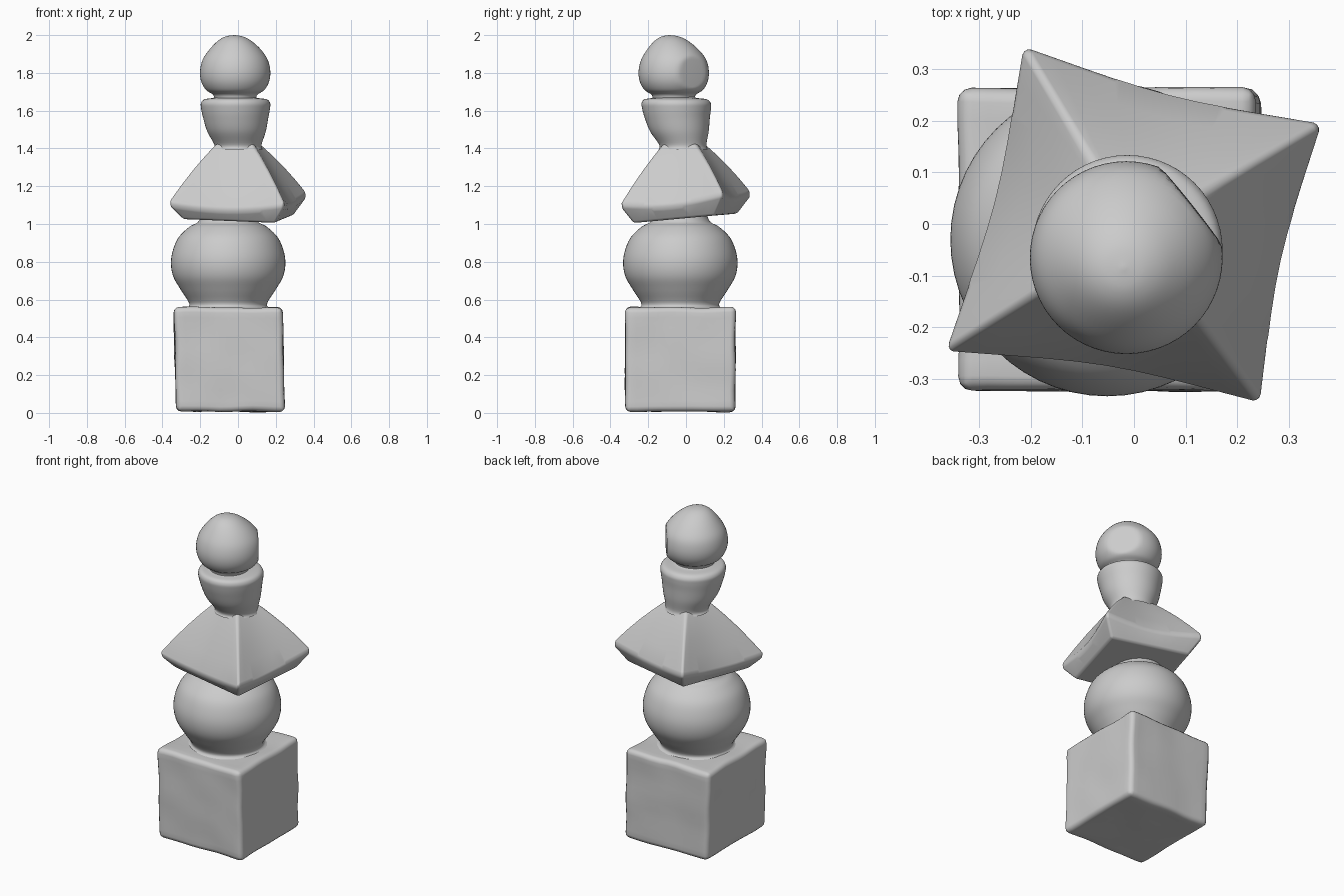
import bpy, bmesh, math
from mathutils import Vector, noise

if "Cube" in bpy.data.objects:
    bpy.data.objects.remove(bpy.data.objects["Cube"])


def finish(name, bm, bevel=0.0):
    bmesh.ops.recalc_face_normals(bm, faces=bm.faces[:])
    me = bpy.data.meshes.new(name)
    bm.to_mesh(me)
    bm.free()
    for p in me.polygons:
        p.use_smooth = True
    ob = bpy.data.objects.new(name, me)
    bpy.context.collection.objects.link(ob)
    if bevel:
        b = ob.modifiers.new("soft_edges", 'BEVEL')
        b.width, b.segments = bevel, 3
        b.limit_method, b.angle_limit = 'ANGLE', math.radians(32)
        ob.modifiers.new("normals", 'WEIGHTED_NORMAL').keep_sharp = True
    return ob


def bridge(bm, rings):
    """Join a list of equally long vertex loops with quads."""
    for a, b in zip(rings, rings[1:]):
        n = len(a)
        for i in range(n):
            bm.faces.new((a[i], a[(i + 1) % n], b[(i + 1) % n], b[i]))


def spline(pts, steps=5):
    """Catmull-Rom through the profile points."""
    pts = [Vector(p) for p in pts]
    ext = [pts[0]] + pts + [pts[-1]]
    out = []
    for p0, p1, p2, p3 in zip(ext, ext[1:], ext[2:], ext[3:]):
        for s in range(steps):
            t = s / steps
            out.append(0.5 * (2 * p1 + (p2 - p0) * t
                              + (2 * p0 - 5 * p1 + 4 * p2 - p3) * t * t
                              + (3 * p1 - p0 - 3 * p2 + p3) * t ** 3))
    return out + [pts[-1]]


def lathe(name, profile, tweak=None, n=56):
    """Profile points are (radius, z, centre x, centre y)."""
    bm = bmesh.new()
    rings = []
    for r, z, cx, cy in spline(profile):
        ring = []
        for i in range(n):
            a = math.tau * i / n
            co = Vector((cx + r * math.cos(a), cy + r * math.sin(a), z))
            ring.append(bm.verts.new(tweak(co) if tweak else co))
        rings.append(ring)
    bridge(bm, rings)
    bmesh.ops.remove_doubles(bm, verts=bm.verts[:], dist=1e-5)
    return finish(name, bm)


# Base block: slightly worn cube
bm = bmesh.new()
bmesh.ops.create_cube(bm, size=1)
bmesh.ops.subdivide_edges(bm, edges=bm.edges[:], cuts=9, use_grid_fill=True)
for v in bm.verts:
    u, w, h = v.co.x, v.co.y, v.co.z + 0.5
    v.co = Vector((-0.046 + u * 0.575, -0.03 + w * 0.582, 0.008 + h * 0.55))
    v.co.x += 0.012 * (0.5 - h)
    v.co += noise.noise_vector(v.co * 6) * 0.007
    v.co.z = max(v.co.z, 0.0)
finish("base_block", bm, 0.028)

# Round body
X, Y = -0.052, -0.03
lathe("round_body", [(0.235, 0.55, X, Y), (0.205, 0.575, X, Y), (0.25, 0.65, X, Y),
                     (0.29, 0.72, X, Y), (0.303, 0.79, X, Y), (0.293, 0.86, X, Y),
                     (0.262, 0.93, X, Y), (0.205, 0.985, X, Y), (0.16, 1.01, X, Y),
                     (0.14, 1.05, X, Y)])

# Roof: twisted, tilted pyramid with gently hollow sides
C = Vector((0.0, -0.015, 0))
tips = [Vector(p) for p in ((-0.365, -0.245, 1.11), (0.245, -0.345, 1.10),
                            (0.365, 0.195, 1.155), (-0.215, 0.345, 1.16))]
under_z = (1.025, 1.005, 1.045, 1.055)


def flat(scale, z_of):
    out = []
    for i, t in enumerate(tips):
        p = C + (t - C) * scale
        out.append(Vector((p.x, p.y, z_of(i))))
    return out


SIDE = 10
bm = bmesh.new()


def roof_ring(corners, pinch, sag):
    ring = []
    for i in range(4):
        a, b = corners[i], corners[(i + 1) % 4]
        for s in range(SIDE):
            t = s / SIDE
            p = a.lerp(b, t)
            k = 4 * t * (1 - t)
            inward = Vector((C.x - p.x, C.y - p.y, 0)).normalized()
            ring.append(bm.verts.new(p + inward * pinch * k - Vector((0, 0, sag * k))))
    return ring


rings = [roof_ring(flat(0.8, lambda i: under_z[i]), 0.0, 0.0),
         roof_ring(flat(0.985, lambda i: tips[i].z - 0.018), 0.018, 0.025),
         roof_ring(flat(1.0, lambda i: tips[i].z + 0.012), 0.022, 0.025)]
for f in (0.25, 0.5, 0.75, 1.0):
    bulge = 0.014 * math.sin(math.pi * f)
    rings.append(roof_ring(
        flat(1 - 0.68 * f, lambda i: (tips[i].z + 0.012) * (1 - f) + 1.425 * f + bulge),
        0.022 * (1 - f), 0.025 * (1 - f)))
bridge(bm, rings)
bm.faces.new(rings[0])
bm.faces.new(rings[-1])
finish("roof", bm, 0.014)

# Bowl-shaped tier
lathe("bowl_tier", [(0.13, 1.395, 0, -0.015), (0.125, 1.42, 0, -0.017),
                    (0.155, 1.49, -0.008, -0.035), (0.172, 1.56, -0.012, -0.046),
                    (0.182, 1.61, -0.013, -0.05), (0.183, 1.64, -0.013, -0.052),
                    (0.165, 1.66, -0.013, -0.055), (0.115, 1.668, -0.015, -0.06),
                    (0.10, 1.68, -0.015, -0.06)])


# Jewel finial, with one worn flat on its back right side
def worn(co):
    d = co.x * 0.78 + co.y * 0.62 - 0.108
    if d > 0:
        co = co - Vector((0.78, 0.62, 0)) * d * 0.9
    return co


X, Y = -0.015, -0.065
lathe("jewel_finial", [(0.11, 1.66, X, Y), (0.118, 1.685, X, Y), (0.155, 1.71, X, Y),
                       (0.18, 1.755, X, Y), (0.186, 1.81, X, Y), (0.172, 1.87, X, Y),
                       (0.135, 1.925, X, -0.07), (0.088, 1.97, -0.018, -0.078),
                       (0.045, 1.993, -0.02, -0.083), (0.0, 2.0, -0.02, -0.085)], worn)
